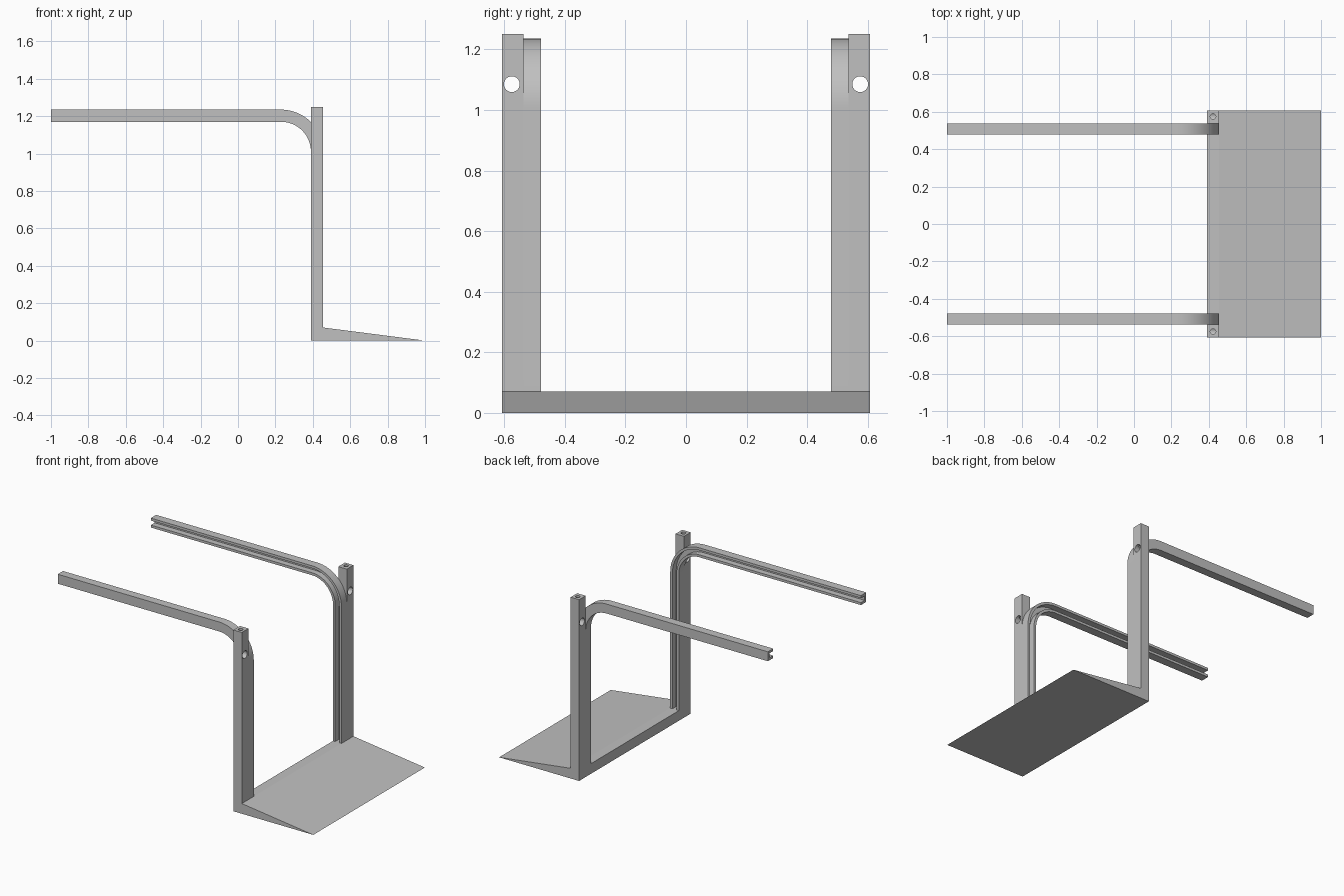
import bpy, bmesh, math
from mathutils import Vector

default = bpy.data.objects.get("Cube")
if default:
    bpy.data.objects.remove(default, do_unlink=True)

grey = bpy.data.materials.new("light_grey")
grey.use_nodes = True
COLOUR = (0.53, 0.53, 0.53, 1)
grey.diffuse_color = COLOUR
grey.node_tree.nodes["Principled BSDF"].inputs["Base Color"].default_value = COLOUR

# Shared dimensions
BACK, FRONT = 0.39, 0.455          # post and track thickness along x
HALF_WIDTH, POST_IN, RAIL_IN = 0.608, 0.536, 0.478
BASE_H, POST_TOP, RAIL_TOP = 0.07, 1.25, 1.235
BEND_R = 0.225                     # outer radius of the track bend


def finish(name, bm):
    bmesh.ops.recalc_face_normals(bm, faces=bm.faces)
    mesh = bpy.data.meshes.new(name)
    bm.to_mesh(mesh)
    bm.free()
    mesh.materials.append(grey)
    obj = bpy.data.objects.new(name, mesh)
    bpy.context.collection.objects.link(obj)
    return obj


def skin(name, rings):
    """Join matching closed rings of points and cap both ends."""
    bm = bmesh.new()
    loops = [[bm.verts.new(p) for p in ring] for ring in rings]
    for a, b in zip(loops, loops[1:]):
        for i in range(len(a)):
            j = (i + 1) % len(a)
            bm.faces.new((a[i], a[j], b[j], b[i]))
    bm.faces.new(loops[0])
    bm.faces.new(loops[-1])
    return finish(name, bm)


def smooth(obj):
    bpy.ops.object.select_all(action='DESELECT')
    obj.select_set(True)
    bpy.context.view_layer.objects.active = obj
    bpy.ops.object.shade_smooth_by_angle(angle=math.radians(30))


def drill(obj, name, radius, depth, location, rotation=(0, 0, 0)):
    bpy.ops.mesh.primitive_cylinder_add(vertices=32, radius=radius, depth=depth,
                                        location=location, rotation=rotation)
    cutter = bpy.context.object
    cutter.name = name
    bpy.context.view_layer.objects.active = obj
    mod = obj.modifiers.new(name, 'BOOLEAN')
    mod.operation, mod.solver, mod.object = 'DIFFERENCE', 'EXACT', cutter
    bpy.ops.object.modifier_apply(modifier=mod.name)
    bpy.data.objects.remove(cutter, do_unlink=True)


# Wedge base with a flat strip under the posts
wedge = [(BACK, 0), (1, 0), (FRONT, BASE_H), (BACK, BASE_H)]
skin("ramp_base", [[(x, y, z) for x, z in wedge] for y in (-HALF_WIDTH, HALF_WIDTH)])

# Track centre line: position and outward direction at each station
half = (FRONT - BACK) / 2
centre = Vector((FRONT - BEND_R, 0, RAIL_TOP - BEND_R))
path = [(Vector((-1, 0, RAIL_TOP - half)), Vector((0, 0, 1)))]
STEPS = 24
for i in range(STEPS + 1):
    a = math.pi / 2 * (1 - i / STEPS)
    out = Vector((math.cos(a), 0, math.sin(a)))
    path.append((centre + out * (BEND_R - half), out))
path.append((Vector((FRONT - half, 0, BASE_H)), Vector((1, 0, 0))))

# Channel section, open towards the middle: (across the track, along y)
lip, web = half - 0.017, POST_IN - 0.017
section = [(-half, POST_IN), (half, POST_IN), (half, RAIL_IN), (lip, RAIL_IN),
           (lip, web), (-lip, web), (-lip, RAIL_IN), (-half, RAIL_IN)]

for side, label in ((1, "left"), (-1, "right")):
    rail = skin(label + "_track",
                [[p + out * u + Vector((0, side * v, 0)) for u, v in section]
                 for p, out in path])
    smooth(rail)

    # Post with a cross hole and a small hole in its top
    corners = [(BACK, POST_IN), (FRONT, POST_IN), (FRONT, HALF_WIDTH), (BACK, HALF_WIDTH)]
    post = skin(label + "_post", [[(x, side * y, z) for x, y in corners]
                                  for z in (BASE_H, POST_TOP)])
    mid_x, mid_y = (BACK + FRONT) / 2, side * 0.575
    drill(post, "cross_hole", 0.026, 0.2, (mid_x, mid_y, 1.085), (0, math.pi / 2, 0))
    drill(post, "top_hole", 0.015, 0.2, (mid_x, mid_y, 1.19))
    smooth(post)
